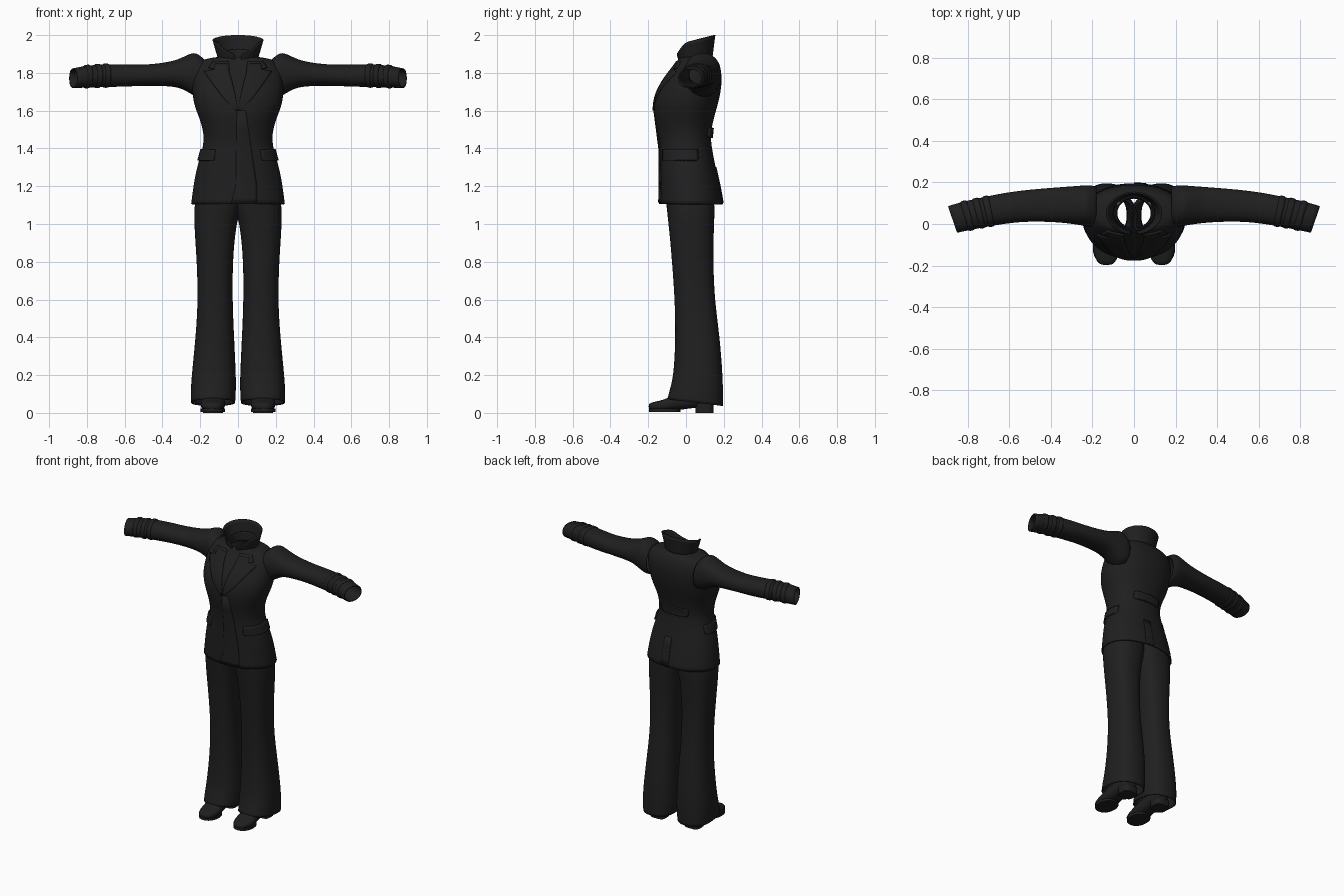
import bpy, math
from mathutils import Vector
from mathutils.bvhtree import BVHTree

cube = bpy.data.objects.get("Cube")
if cube:
    bpy.data.objects.remove(cube)

black = bpy.data.materials.new("black cloth")
black.use_nodes = True
black.diffuse_color = (0.014, 0.014, 0.014, 1)
bsdf = black.node_tree.nodes["Principled BSDF"]
bsdf.inputs["Base Color"].default_value = black.diffuse_color
bsdf.inputs["Roughness"].default_value = 0.8


def make(name, verts, faces, mirror=False, subdiv=0, thick=0.0, offset=-1):
    mesh = bpy.data.meshes.new(name)
    mesh.from_pydata([tuple(v) for v in verts], [], faces)
    mesh.materials.append(black)
    ob = bpy.data.objects.new(name, mesh)
    bpy.context.collection.objects.link(ob)
    bpy.ops.object.select_all(action='DESELECT')
    ob.select_set(True)
    bpy.context.view_layer.objects.active = ob
    bpy.ops.object.mode_set(mode='EDIT')
    bpy.ops.mesh.select_all(action='SELECT')
    bpy.ops.mesh.normals_make_consistent(inside=False)
    bpy.ops.object.mode_set(mode='OBJECT')
    bpy.ops.object.shade_smooth_by_angle(angle=math.radians(50))
    if mirror:
        ob.modifiers.new("mirror", 'MIRROR').use_mirror_merge = False
    if subdiv:
        ob.modifiers.new("smooth", 'SUBSURF').levels = subdiv
        ob.modifiers["smooth"].render_levels = subdiv
    if thick:
        s = ob.modifiers.new("cloth", 'SOLIDIFY')
        s.thickness, s.offset = thick, offset
    return ob


def grid_faces(rows, cols, closed):
    return [(r * cols + c, r * cols + (c + 1) % cols,
             (r + 1) * cols + (c + 1) % cols, (r + 1) * cols + c)
            for r in range(rows - 1) for c in range(cols if closed else cols - 1)]


def loft(name, sections, n=28, power=2.2, caps=False, **kw):
    """Skin rings, each given as centre, half-width vector, half-depth vector."""
    verts = []
    for centre, u, v in sections:
        for i in range(n):
            a = math.tau * i / n
            c, s = math.cos(a), math.sin(a)
            c = math.copysign(abs(c) ** (2 / power), c)
            s = math.copysign(abs(s) ** (2 / power), s)
            verts.append(Vector(centre) + Vector(u) * c + Vector(v) * s)
    faces = grid_faces(len(sections), n, True)
    if caps:
        faces += [tuple(range(n)), tuple(range(len(verts) - n, len(verts)))]
    return make(name, verts, faces, **kw)


def upright(z, x0, x1, y0, y1, tilt=0.0):
    return (((x0 + x1) / 2, (y0 + y1) / 2, z),
            ((x1 - x0) / 2, 0, 0), (0, (y1 - y0) / 2, -tilt))


# Jacket body: height, half width, front, back
body = [(1.105, .25, -.145, .197), (1.2, .238, -.142, .182), (1.3, .22, -.143, .157),
        (1.4, .187, -.142, .138), (1.47, .18, -.15, .13), (1.55, .2, -.167, .145),
        (1.62, .232, -.173, .166), (1.7, .245, -.158, .186), (1.78, .24, -.108, .192),
        (1.83, .23, -.068, .182), (1.868, .2, -.045, .163), (1.88, .14, -.035, .147),
        (1.885, .1, -.03, .14)]
jacket = loft("jacket_body", [upright(z, -w, w, f, b) for z, w, f, b in body],
              subdiv=2, thick=.008)

# Sleeves with a raised shoulder cap: x, front, back, bottom, top, slant
arm = [(.18, -.02, .18, 1.67, 1.875, 0), (.21, -.015, .188, 1.67, 1.9, 0),
       (.24, -.01, .187, 1.68, 1.912, 0), (.3, .0, .182, 1.72, 1.878, 0),
       (.37, .008, .177, 1.73, 1.856, 0), (.5, .012, .166, 1.732, 1.842, .005),
       (.6, .005, .153, 1.726, 1.846, .01), (.7, -.01, .132, 1.725, 1.847, .015),
       (.8, -.028, .109, 1.722, 1.84, .02), (.872, -.043, .087, 1.718, 1.825, .022)]


def across(x, y0, y1, z0, z1, slant, grow=0.0):
    return ((x, (y0 + y1) / 2, (z0 + z1) / 2),
            (slant, (y1 - y0) / 2 + grow, 0), (0, 0, (z1 - z0) / 2 + grow))


loft("sleeves", [across(*a) for a in arm], n=20, mirror=True, subdiv=2, thick=.007)


def arm_at(x):
    for a, b in zip(arm, arm[1:]):
        if a[0] <= x <= b[0]:
            t = (x - a[0]) / (b[0] - a[0])
            return [p + (q - p) * t for p, q in zip(a, b)]


# Sleeve bands near the cuffs
for i, x in enumerate((.7, .745, .8)):
    loft(f"sleeve_band_{i + 1}",
         [across(*arm_at(x + d), g) for d, g in
          ((-.016, -.003), (-.012, .005), (.012, .005), (.016, -.003))],
         n=24, mirror=True, subdiv=1)

# Trousers, one leg mirrored: height, inner, outer, front, back, hem tilt
leg = [(.055, .014, .25, -.1, .196, -.018), (.12, .01, .251, -.085, .197, -.01),
       (.2, .01, .246, -.066, .195, 0), (.4, .02, .225, -.056, .18, 0),
       (.6, .029, .212, -.06, .152, 0), (.8, .027, .219, -.075, .145, 0),
       (.93, .016, .228, -.086, .147, 0), (1.01, .004, .232, -.095, .15, 0),
       (1.06, -.012, .234, -.1, .152, 0), (1.15, -.02, .225, -.11, .15, 0),
       (1.3, -.02, .19, -.11, .125, 0)]
loft("trouser_legs", [upright(z, a, b, f, k, -t) for z, a, b, f, k, t in leg],
     n=24, power=2.4, mirror=True, subdiv=2, thick=.007)

# Shoes: y, half width, bottom, top
shoe = [(-.198, .022, .022, .045), (-.185, .045, .014, .056), (-.14, .064, .01, .064),
        (-.09, .068, .01, .08), (-.03, .06, .015, .115), (.04, .055, .026, .13),
        (.11, .055, .03, .13), (.145, .042, .034, .12)]
loft("shoes", [((.133, y, (a + b) / 2), (w, 0, 0), (0, 0, (b - a) / 2))
               for y, w, a, b in shoe],
     n=16, power=2.6, caps=True, mirror=True, subdiv=1)
loft("shoe_soles", [upright(z, .068, .198, -.195, -.03) for z in (.006, .022)],
     n=24, caps=True, mirror=True)
loft("shoe_heels", [upright(z, .08, .186, .05, .146) for z in (0, .05)],
     n=20, power=3.5, caps=True, mirror=True)


# Standing collar, open at the front
def collar(name, low, high, gap, n=28):
    verts = []
    for k in range(4):
        t = k / 3
        for i in range(n + 1):
            a = math.radians(gap) + (math.tau - 2 * math.radians(gap)) * i / n
            front = (1 + math.cos(a)) / 2
            drop = max(0, math.cos(a) - .6) * .13 * t
            rx, ry, zb, slope = [p + (q - p) * t for p, q in zip(low, high)]
            verts.append((rx * math.sin(a), .052 - ry * math.cos(a),
                          zb - slope * front - drop))
    make(name, verts, grid_faces(4, n + 1, False), subdiv=1, thick=.008, offset=0)


collar("jacket_collar", (.1, .084, 1.875, .02), (.132, .1, 2.0, .05), 8)
collar("shirt_neckband", (.085, .074, 1.865, .02), (.088, .08, 1.925, .04), 4)

# Details laid on the jacket surface
bpy.context.view_layer.update()
surface = BVHTree.FromObject(jacket, bpy.context.evaluated_depsgraph_get())


def from_front(s, z):
    return Vector((s, -1, z)), Vector((0, 1, 0))


def from_back(s, z):
    return Vector((s, 1, z)), Vector((0, -1, 0))


def around(s, z):
    d = Vector((math.sin(s), -math.cos(s), 0))
    return d + Vector((0, 0, z)), -d


def patch(name, rows, ray, thick=.007, mirror=False, cols=8, steps=4):
    """Lay a strip on the jacket; rows hold height, start and end."""
    fine = []
    for a, b in zip(rows, rows[1:]):
        fine += [[p + (q - p) * k / steps for p, q in zip(a, b)] for k in range(steps)]
    fine.append(rows[-1])
    verts = []
    for z, s0, s1 in fine:
        for c in range(cols + 1):
            origin, d = ray(s0 + (s1 - s0) * c / cols, z)
            hit = surface.ray_cast(origin, d)[0]
            verts.append((hit if hit else origin + d) - d * .001)
    ob = make(name, verts, grid_faces(len(fine), cols + 1, False),
              mirror=mirror, thick=thick, offset=0)
    return ob


patch("lapels", [(1.6, .0, .012), (1.67, .012, .08), (1.75, .03, .14), (1.805, .045, .178),
                 (1.815, .048, .125), (1.845, .06, .12)], from_front, .014, True)
patch("collar_fall", [(1.815, .045, .11), (1.825, .045, .155), (1.86, .05, .13)],
      from_front, .012, True)
patch("front_overlap", [(1.115, -.035, .1), (1.2, -.012, .1), (1.6, -.006, .04)],
      from_front, .006)
patch("pocket_flaps", [(1.335, .85, 1.85), (1.345, .8, 1.9), (1.395, .8, 1.9)],
      around, .018, True, 12)
patch("back_belt", [(1.455, -.085, .085), (1.465, -.1, .1), (1.5, -.1, .1), (1.51, -.085, .085)],
      from_back, .02, False, 12)
patch("back_vent", [(1.11, .0, .06), (1.3, .0, .05)], from_back, .007)
